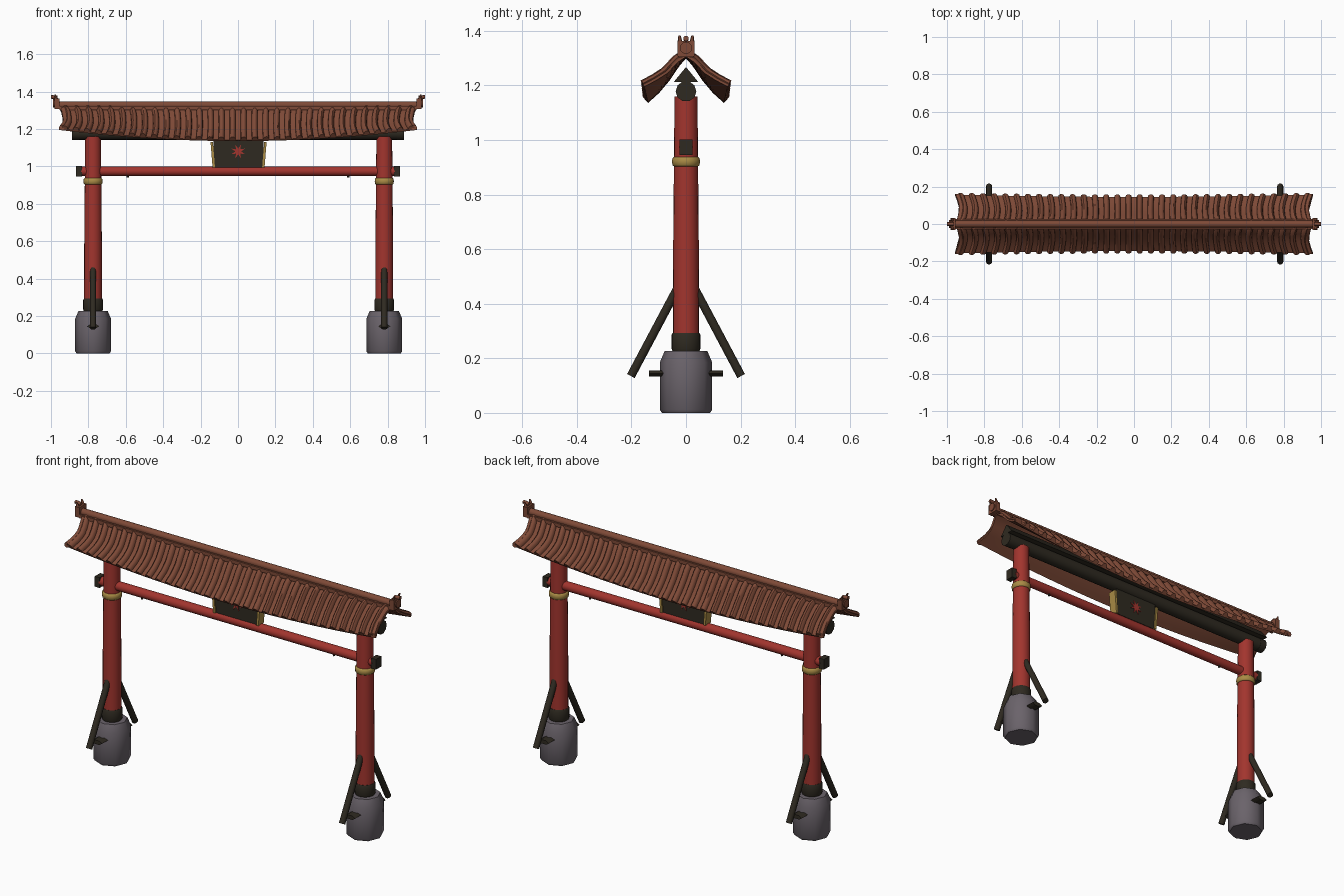
import bpy, bmesh, math
from mathutils import Vector

if "Cube" in bpy.data.objects:
    bpy.data.objects.remove(bpy.data.objects["Cube"])


def material(name, rgb):
    m = bpy.data.materials.new(name)
    m.diffuse_color = (*rgb, 1)
    m.use_nodes = True
    m.node_tree.nodes["Principled BSDF"].inputs["Base Color"].default_value = m.diffuse_color
    return m


RED = material("red_paint", (0.36, 0.035, 0.027))
DARK = material("dark_wood", (0.028, 0.023, 0.015))
STONE = material("grey_stone", (0.145, 0.125, 0.145))
GOLD = material("gold", (0.40, 0.26, 0.06))
TILE = material("brown_tile", (0.21, 0.068, 0.038))


def make(name, bm, mat, smooth=True):
    bmesh.ops.recalc_face_normals(bm, faces=bm.faces)
    me = bpy.data.meshes.new(name)
    bm.to_mesh(me)
    bm.free()
    me.materials.append(mat)
    ob = bpy.data.objects.new(name, me)
    bpy.context.collection.objects.link(ob)
    if smooth:
        bpy.ops.object.select_all(action='DESELECT')
        ob.select_set(True)
        bpy.context.view_layer.objects.active = ob
        bpy.ops.object.shade_smooth_by_angle(angle=math.radians(46))
    return ob


def loft(name, rings, mat, smooth=True):
    """Closed skin through a list of equal-length point rings."""
    bm = bmesh.new()
    vr = [[bm.verts.new(p) for p in r] for r in rings]
    n = len(vr[0])
    for a, b in zip(vr, vr[1:]):
        for i in range(n):
            bm.faces.new((a[i], a[(i + 1) % n], b[(i + 1) % n], b[i]))
    bm.faces.new(vr[0])
    bm.faces.new(vr[-1])
    return make(name, bm, mat, smooth)


def lathe(name, x, y, profile, mat, sides=20):
    """Turned solid about a vertical axis, profile = (radius, z)."""
    ang = [2 * math.pi * i / sides for i in range(sides)]
    return loft(name, [[(x + r * math.cos(a), y + r * math.sin(a), z) for a in ang]
                       for r, z in profile], mat)


def rod(name, a, b, r, mat, sides=14, r2=None, squash=1.0):
    """Rod between two points; squash widens its section sideways."""
    a, b = Vector(a), Vector(b)
    d = (b - a).normalized()
    u = Vector((1, 0, 0)) if abs(d.x) < 0.9 else Vector((0, 1, 0))
    w = d.cross(u).normalized()
    ang = [2 * math.pi * i / sides for i in range(sides)]
    return loft(name, [[p + u * (rr * squash * math.cos(t)) + w * (rr * math.sin(t)) for t in ang]
                       for p, rr in ((a, r), (b, r if r2 is None else r2))], mat)


def box(name, lo, hi, mat):
    (x0, y0, z0), (x1, y1, z1) = lo, hi
    return loft(name, [[(x0, y0, z), (x1, y0, z), (x1, y1, z), (x0, y1, z)] for z in (z0, z1)],
                mat, False)


# Posts with footings, collars, struts and beam ends
for side, px in ((-1, -0.775), (1, 0.782)):
    lathe("stone_footing", px, 0, [(0.088, 0), (0.096, 0.012), (0.096, 0.185), (0.078, 0.227)], STONE, 8)
    lathe("post", px, 0, [(0.048, 0.2), (0.047, 0.6), (0.042, 1.16)], RED)
    lathe("foot_collar", px, 0, [(0.049, 0.226), (0.053, 0.235), (0.053, 0.285), (0.049, 0.293)], DARK)
    lathe("gold_ring", px, 0, [(0.044, 0.903), (0.05, 0.908), (0.051, 0.921),
                               (0.05, 0.933), (0.044, 0.938)], GOLD)
    rod("footing_peg", (px, -0.135, 0.145), (px, 0.135, 0.145), 0.0125, DARK, 6, squash=2.6)
    for s in (-1, 1):
        rod("strut", (px, s * 0.202, 0.135), (px, s * 0.032, 0.455), 0.0165, DARK, 10)
    box("beam_end_block", (min(side * 0.835, side * 0.865), -0.024, 0.945),
        (max(side * 0.835, side * 0.865), 0.024, 1.002), DARK)
    rod("beam_peg", (side * 0.59, 0, 0.94), (side * 0.59, 0, 0.96), 0.006, DARK, 6)
    rod("top_beam_cap", (side * 0.85, 0, 1.178), (side * 0.888, 0, 1.178), 0.038, DARK, 10)

# Cross beams
rod("lower_beam", (-0.84, 0, 0.974), (0.84, 0, 0.974), 0.025, RED, 16)
rod("top_beam", (-0.86, 0, 1.178), (0.86, 0, 1.178), 0.036, DARK, 16)
loft("top_beam_ridge", [[(x, -0.045, 1.212), (x, 0.045, 1.212), (x, 0, 1.267)]
                        for x in (-0.885, 0.885)], DARK, False)

# Hanging board with gold sides and a starburst on both faces
box("board", (-0.132, -0.016, 0.995), (0.136, 0.016, 1.16), DARK)
for s in (-1, 1):
    loft("board_side", [[(0.003 + s * (w + dx), y, z) for dx, y in
                         ((0, -0.024), (0.013, -0.024), (0.013, 0.024), (0, 0.024))]
                        for w, z in ((0.126, 0.995), (0.137, 1.13))], GOLD, False)
    ring = [((0.04 if i % 2 else 0.016) * math.cos(math.pi * i / 8),
             (0.04 if i % 2 else 0.016) * math.sin(math.pi * i / 8)) for i in range(16)]
    loft("starburst", [[(0.001 + x, y, 1.08 + z) for x, z in ring]
                       for y in (s * 0.015, s * 0.02)], RED, False)

# Tiled roof slopes: eaves sag in the middle and lift at the ends
END = [(0.0, 1.315), (0.035, 1.292), (0.075, 1.250), (0.115, 1.225), (0.157, 1.203)]
MID = [(0.0, 1.312), (0.030, 1.278), (0.068, 1.222), (0.105, 1.178), (0.145, 1.142)]
RIBS = 32
RIB_SHAPE = [(0.0, 0), (0.24, 0), (0.27, 0.011), (0.42, 0.02),
             (0.60, 0.02), (0.75, 0.011), (0.78, 0)]


def sample(pts, t):
    f = min(t * (len(pts) - 1), len(pts) - 1.001)
    i = int(f)
    return Vector(pts[i]).lerp(Vector(pts[i + 1]), f - i)


def slope_point(u, t, h, s):
    k = u * u
    pos = lambda q: sample(MID, q).lerp(sample(END, q), k)
    p = pos(t)
    d = pos(min(t + 0.1, 1)) - pos(max(t - 0.1, 0))
    n = Vector((-d.y, d.x)).normalized()
    p = p + n * h
    x = u * (0.957 - 0.022 * math.sin(math.pi * t))
    return (x, s * p.x, p.y)


us = [(-1 + 2 * (i + f) / RIBS, h) for i in range(RIBS) for f, h in RIB_SHAPE] + [(1, 0)]
for s, name in ((-1, "front_roof_slope"), (1, "back_roof_slope")):
    STEPS = 8
    rings = []
    for u, h in us:
        top = [slope_point(u, j / STEPS, h, s) for j in range(STEPS + 1)]
        low = [slope_point(u, j / STEPS, -0.009, s) for j in range(STEPS, -1, -1)]
        rings.append(top + low)
    loft(name, rings, TILE)
    # Thick rolled tile along each gable edge
    for e in (-1, 1):
        loft("gable_roll", [[Vector(slope_point(e * 0.985, j / 8, 0.006, s)) +
                             Vector((0.015 * math.cos(a), 0, 0.014 * math.sin(a)))
                             for a in [math.pi * i / 4 for i in range(8)]]
                            for j in range(1, 9)], TILE)

# Ridge
box("ridge_base", (-0.955, -0.027, 1.302), (0.955, 0.027, 1.322), TILE)
rod("ridge_roll", (-0.975, 0, 1.328), (0.975, 0, 1.328), 0.019, TILE, 12)

# Ridge end ornaments
for s in (-1, 1):
    lo, hi = sorted((s * 0.955, s * 0.982))
    box("ridge_end_block", (lo, -0.031, 1.306), (hi, 0.031, 1.362), TILE)
    rod("ridge_end_disc", (s * 0.975, 0, 1.337), (s * 0.988, 0, 1.337), 0.022, TILE, 12)
    rod("ridge_end_hook", (s * 0.965, 0, 1.368), (s * 1.0, 0, 1.372), 0.010, TILE, 8)
    for y in (-0.024, 0.024):
        rod("ridge_end_horn", (s * 0.968, y * 0.9, 1.355), (s * 0.978, y, 1.383), 0.010, TILE, 8, 0.004)
